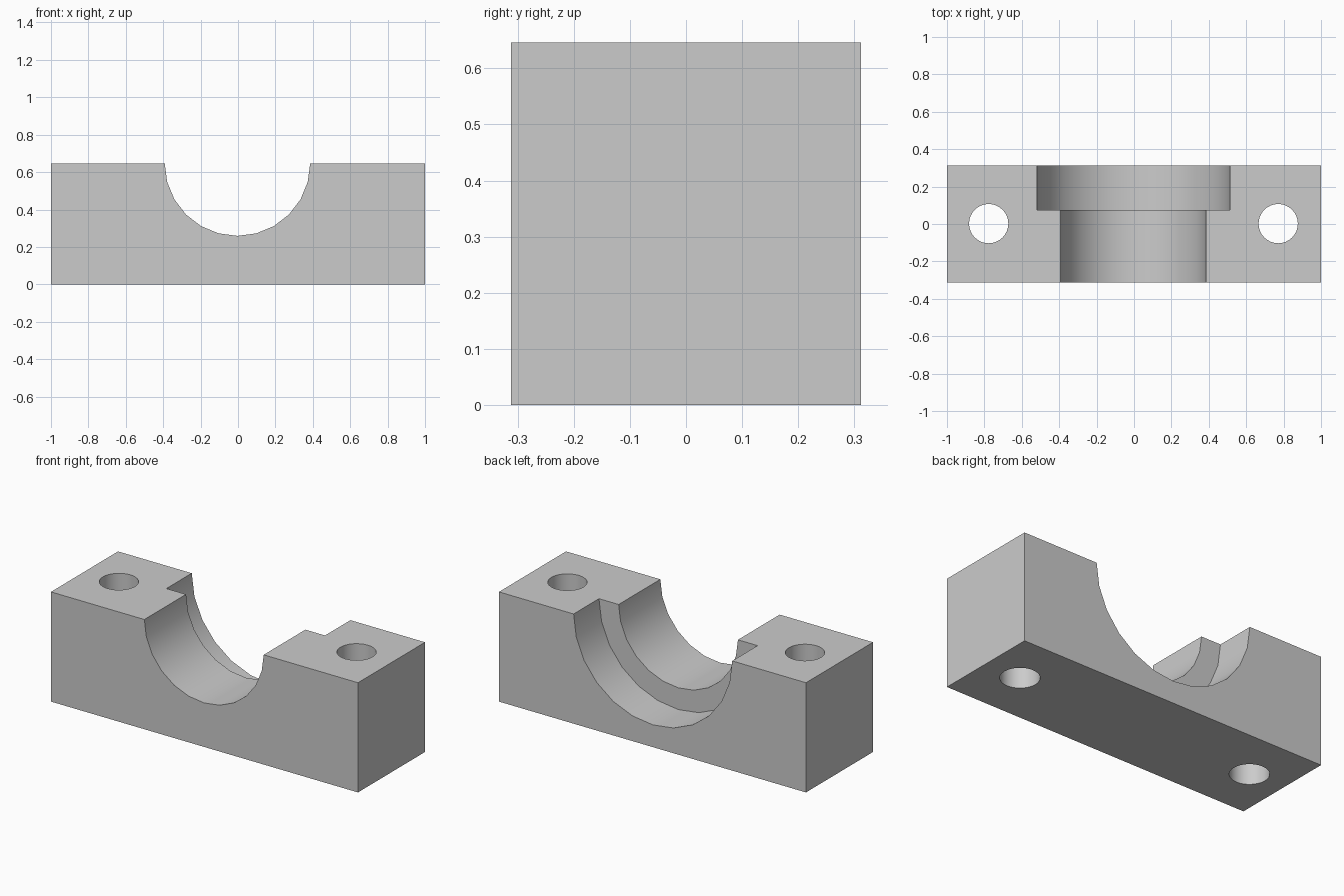
import bpy
from math import pi, radians

cube = bpy.data.objects.get("Cube")
if cube:
    bpy.data.objects.remove(cube, do_unlink=True)

HEIGHT = 0.646
HALF_DEPTH = 0.312
CENTRE_X = -0.003   # the bores sit a hair off the block centre

grey = bpy.data.materials.new("plain grey")
grey.use_nodes = True
colour = (0.6, 0.6, 0.6, 1.0)
grey.diffuse_color = colour
grey.node_tree.nodes["Principled BSDF"].inputs["Base Color"].default_value = colour

# Solid block
bpy.ops.mesh.primitive_cube_add(size=1, location=(0, 0, HEIGHT / 2))
block = bpy.context.object
block.name = "bearing_block"
block.scale = (2, 2 * HALF_DEPTH, HEIGHT)
bpy.ops.object.transform_apply(location=True, rotation=True, scale=True)
block.data.materials.append(grey)


def cut(name, radius, depth, location, sides, tilt=0.0):
    """Subtract a cylinder from the block and discard the cutter."""
    bpy.ops.mesh.primitive_cylinder_add(vertices=sides, radius=radius, depth=depth,
                                        location=location, rotation=(tilt, 0, 0))
    cutter = bpy.context.object
    cutter.name = name
    cutter.hide_render = True
    cutter.data.materials.append(grey)
    mod = block.modifiers.new(name, 'BOOLEAN')
    mod.operation = 'DIFFERENCE'
    mod.solver = 'EXACT'
    mod.object = cutter
    bpy.ops.object.select_all(action='DESELECT')
    block.select_set(True)
    bpy.context.view_layer.objects.active = block
    bpy.ops.object.modifier_apply(modifier=name)
    bpy.data.objects.remove(cutter, do_unlink=True)


# Half-round saddle through the block, with a wider counterbore at the back
cut("saddle_cutter", 0.389, 1.0, (CENTRE_X, 0, 0.648), 24, pi / 2)
STEP_Y = 0.076
cut("counterbore_cutter", 0.517, 0.6, (CENTRE_X, STEP_Y + 0.3, 0.648), 24, pi / 2)

# Vertical bolt holes
for side in (-1, 1):
    cut("bolt_hole_cutter", 0.105, 2.0, (CENTRE_X + side * 0.774, 0.002, HEIGHT / 2), 32)

bpy.ops.object.shade_smooth_by_angle(angle=radians(30))
